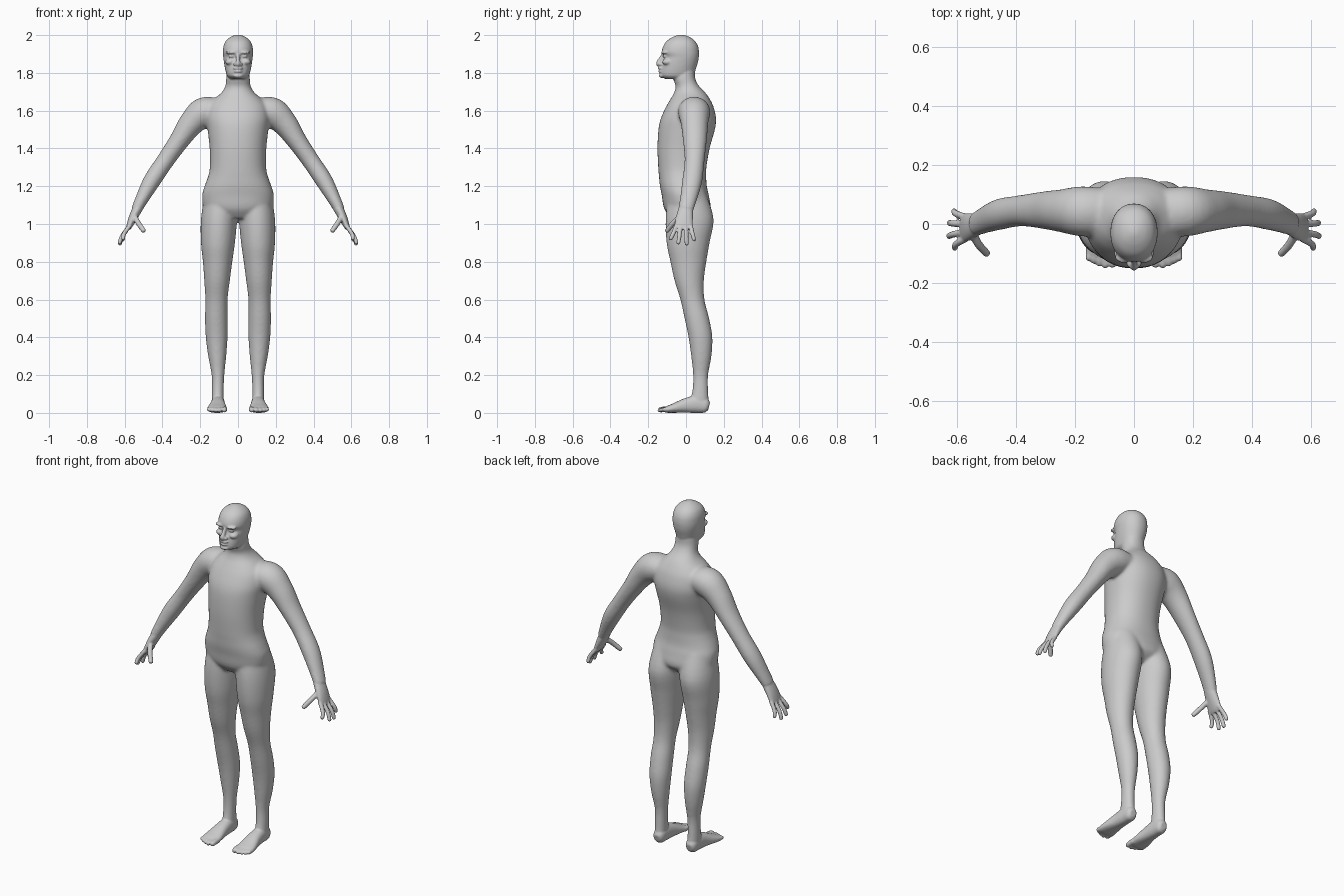
import bpy, bmesh, math
from mathutils import Vector, Matrix

X, Y, Z = Vector((1, 0, 0)), Vector((0, 1, 0)), Vector((0, 0, 1))


def spline(keys, steps):
    """Catmull-Rom interpolation through tuples of any length."""
    out = []
    for i in range(len(keys) - 1):
        p0, p1, p2 = keys[max(i - 1, 0)], keys[i], keys[i + 1]
        p3 = keys[min(i + 2, len(keys) - 1)]
        for s in range(steps):
            t = s / steps
            out.append(tuple(
                0.5 * (2 * b + (c - a) * t + (2 * a - 5 * b + 4 * c - d) * t * t
                       + (3 * b - a - 3 * c + d) * t ** 3)
                for a, b, c, d in zip(p0, p1, p2, p3)))
    return out + [keys[-1]]


def tube(bm, keys, hint=Y, flat=False, power=2.0, pad=0.0, sides=32, steps=5):
    """Loft rings (x, y, z, a, b); b is the half size along the hint axis."""
    pts = spline(keys, steps)
    rings = []
    for i, (x, y, z, a, b) in enumerate(pts):
        if flat:
            u, v = X, Y
        else:
            t = (Vector(pts[min(i + 1, len(pts) - 1)][:3])
                 - Vector(pts[max(i - 1, 0)][:3])).normalized()
            v = (hint - t * hint.dot(t)).normalized()
            u = v.cross(t)
        ring = []
        for k in range(sides):
            w = math.tau * k / sides
            c, s = math.cos(w), math.sin(w)
            c = math.copysign(abs(c) ** (2 / power), c)
            s = math.copysign(abs(s) ** (2 / power), s)
            ring.append(bm.verts.new(Vector((x, y, z)) + u * c * (a + pad) + v * s * (b + pad)))
        rings.append(ring)
    for r, q in zip(rings, rings[1:]):
        for k in range(sides):
            n = (k + 1) % sides
            bm.faces.new((r[k], r[n], q[n], q[k]))
    bm.faces.new(rings[0])
    bm.faces.new(rings[-1])


def stack(bm, keys, **kw):
    """Horizontal slices (z, x centre, half width, front y, back y)."""
    tube(bm, [(x, (f + b) / 2, z, w, (b - f) / 2) for z, x, w, f, b in keys],
         flat=True, **kw)


def digit(bm, path, r, hint=Y):
    """Finger or toe with a rounded tip."""
    end, prev = Vector(path[-1]), Vector(path[-2])
    d = (end - prev).normalized()
    keys = [(*p, r, r) for p in path[:-1]]
    keys += [(*(end - d * r * 0.8), r * 0.92, r * 0.92), (*(end - d * r * 0.2), r * 0.65, r * 0.65),
             (*end, r * 0.2, r * 0.2)]
    tube(bm, keys, hint=hint, sides=14, steps=4)


def blob(bm, centre, size):
    bmesh.ops.create_uvsphere(bm, u_segments=20, v_segments=12, radius=1,
                              matrix=Matrix.Translation(centre) @ Matrix.Diagonal((*size, 1)))


def mirror(bm):
    new = bmesh.ops.duplicate(bm, geom=bm.verts[:] + bm.edges[:] + bm.faces[:])["geom"]
    bmesh.ops.scale(bm, vec=(-1, 1, 1), verts=[g for g in new if isinstance(g, bmesh.types.BMVert)])


def blended(name, bm, voxel, rounds):
    """Fuse overlapping parts into one smooth skin."""
    bmesh.ops.recalc_face_normals(bm, faces=bm.faces[:])
    mesh = bpy.data.meshes.new(name)
    bm.to_mesh(mesh)
    bm.free()
    ob = bpy.data.objects.new(name, mesh)
    bpy.context.collection.objects.link(ob)
    rm = ob.modifiers.new("fuse", 'REMESH')
    rm.mode, rm.voxel_size, rm.use_smooth_shade = 'VOXEL', voxel, True
    sm = ob.modifiers.new("soften", 'SMOOTH')
    sm.factor, sm.iterations = 0.5, rounds
    return ob


# ---- stage 1: trunk, arms and legs, strongly blended
bm = bmesh.new()
P = 0.003
# arm
tube(bm, [(.08, .04, 1.60, .055, .075), (.175, .043, 1.592, .078, .082),
          (.245, .045, 1.535, .065, .07), (.312, .047, 1.44, .050, .06),
          (.385, .045, 1.335, .044, .05), (.455, .033, 1.23, .043, .05),
          (.51, .012, 1.13, .032, .042), (.54, -.003, 1.07, .025, .037)], pad=P)
# leg
stack(bm, [(1.17, .085, .085, -.09, .10), (1.03, .100, .093, -.105, .143),
           (.9, .106, .087, -.10, .122), (.8, .108, .075, -.08, .105),
           (.7, .111, .065, -.058, .092), (.6, .114, .056, -.027, .095),
           (.5, .115, .057, -.005, .12), (.4, .113, .055, .016, .137),
           (.3, .110, .045, .03, .132), (.2, .106, .031, .04, .115),
           (.12, .107, .029, .036, .115), (.05, .107, .030, .02, .12)], pad=P)
mirror(bm)
# trunk and neck
stack(bm, [(1.03, 0, .10, -.075, .075), (1.08, 0, .175, -.112, .125),
           (1.15, 0, .187, -.125, .118), (1.2, 0, .174, -.135, .107),
           (1.25, 0, .156, -.14, .104), (1.3, 0, .146, -.144, .105),
           (1.4, 0, .147, -.148, .122), (1.5, 0, .158, -.143, .15),
           (1.56, 0, .165, -.13, .156), (1.62, 0, .155, -.103, .143),
           (1.66, 0, .125, -.08, .124), (1.695, 0, .085, -.06, .1),
           (1.73, 0, .064, -.052, .066), (1.77, 0, .060, -.065, .046),
           (1.82, 0, .055, -.06, .045)], power=2.2, pad=P, sides=48)
limbs = blended("limbs_base", bm, 0.008, 9)

# ---- stage 2: add head, hands and feet
bpy.context.view_layer.update()
base = bpy.data.meshes.new_from_object(
    limbs.evaluated_get(bpy.context.evaluated_depsgraph_get()))
bpy.data.objects.remove(limbs)

bm = bmesh.new()
# palm, fingers and thumb
tube(bm, [(.53, 0, 1.085, .027, .038), (.555, -.008, 1.035, .023, .045),
          (.575, -.013, .99, .016, .048), (.583, -.014, .972, .010, .042)])
for y, tip in ((.024, (.612, .046, .908)), (-.001, (.628, .004, .886)),
               (-.028, (.63, -.042, .892)), (-.05, (.610, -.085, .915))):
    mid = ((.575 + tip[0]) / 2 + .01, (y + tip[1]) / 2, (.985 + tip[2]) / 2)
    digit(bm, [(.57, y, .995), mid, tip], .0115)
digit(bm, [(.55, -.025, 1.045), (.528, -.068, 1.005), (.495, -.105, .958)], .014)
# foot and toes
tube(bm, [(.106, .122, .034, .020, .018), (.106, .105, .038, .038, .031),
          (.106, .06, .046, .046, .035), (.107, 0, .039, .039, .040),
          (.110, -.06, .026, .026, .050), (.111, -.1, .018, .018, .053),
          (.111, -.115, .015, .012, .048)], hint=X, power=2.3)
for x, y, r in ((.072, -.148, .0155), (.096, -.15, .0125), (.117, -.143, .012),
                (.136, -.134, .0115), (.153, -.122, .011)):
    digit(bm, [(x, -.085, .02), (x, -.115, .019), (x + .002, y, r - .001)], r, X)
# brow, eye, cheek, nostril
blob(bm, (.034, -.112, 1.908), (.032, .020, .009))
blob(bm, (.034, -.109, 1.888), (.016, .014, .008))
blob(bm, (.042, -.098, 1.858), (.026, .028, .018))
blob(bm, (.014, -.134, 1.846), (.012, .014, .009))
mirror(bm)
# skull and jaw
stack(bm, [(1.768, 0, .040, -.11, .02), (1.782, 0, .056, -.132, .038),
           (1.80, 0, .063, -.135, .046), (1.83, 0, .070, -.130, .055),
           (1.86, 0, .075, -.124, .064), (1.885, 0, .078, -.117, .068),
           (1.91, 0, .080, -.128, .069), (1.94, 0, .077, -.121, .064),
           (1.967, 0, .066, -.104, .049), (1.987, 0, .045, -.076, .024),
           (1.998, 0, .022, -.05, -.002), (2.002, 0, .006, -.033, -.021)], power=2.15, sides=40)
# nose, lips and chin
tube(bm, [(0, -.116, 1.905, .010, .010), (0, -.132, 1.875, .012, .010),
          (0, -.145, 1.850, .014, .013), (0, -.140, 1.838, .009, .009)], hint=X)
blob(bm, (0, -.132, 1.824), (.027, .018, .0065))
blob(bm, (0, -.130, 1.808), (.025, .018, .007))
blob(bm, (0, -.126, 1.785), (.026, .018, .012))
bm.from_mesh(base)
bpy.data.meshes.remove(base)
blended("human_figure", bm, 0.005, 3)
